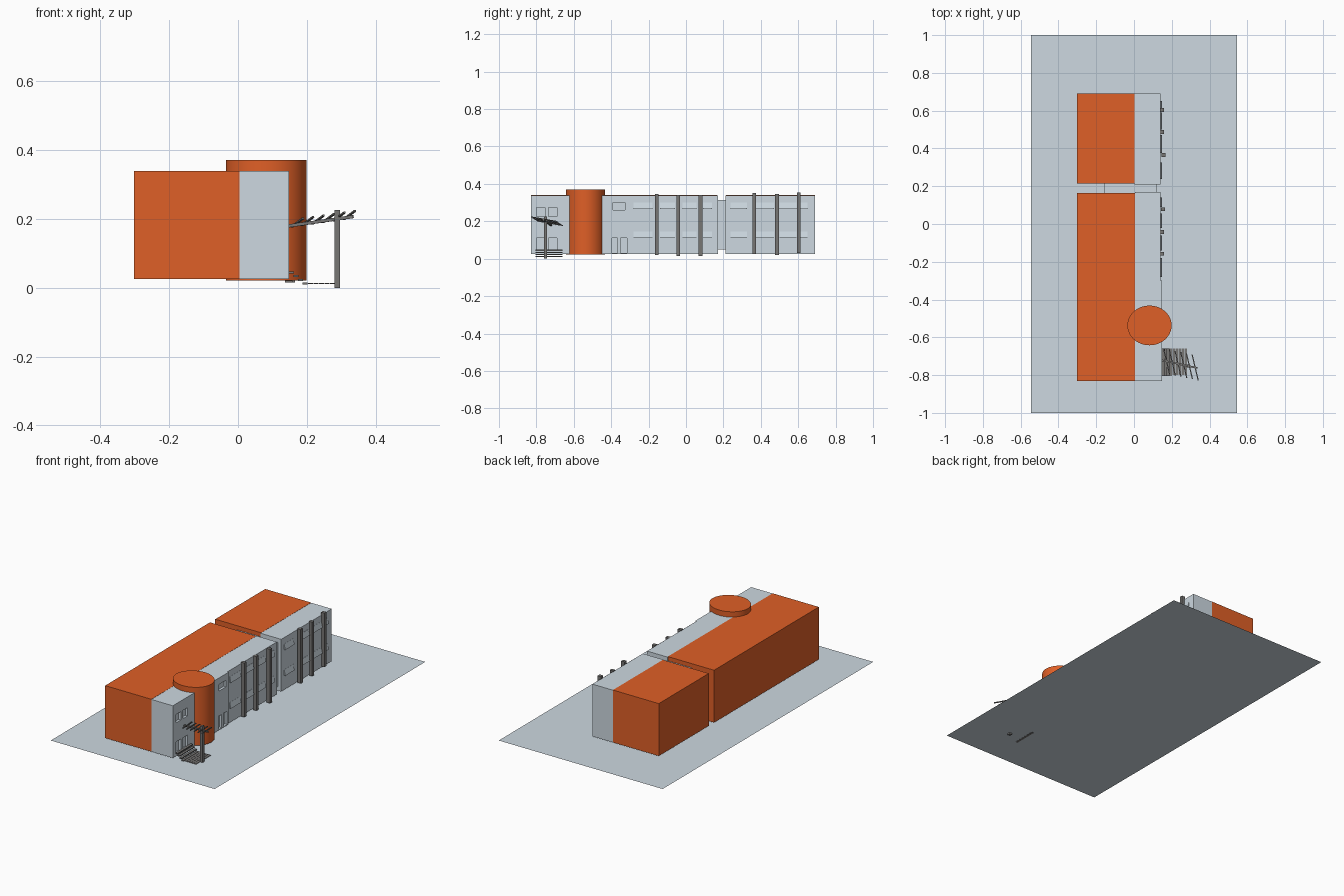
import bpy, bmesh, math
from mathutils import Vector

if "Cube" in bpy.data.objects:
    bpy.data.objects.remove(bpy.data.objects["Cube"])


def material(name, rgb):
    m = bpy.data.materials.new(name)
    m.diffuse_color = (*rgb, 1)
    m.use_nodes = True
    m.node_tree.nodes["Principled BSDF"].inputs["Base Color"].default_value = m.diffuse_color
    return m


GREY = material("pale_grey", (0.61, 0.69, 0.75))
ORANGE = material("burnt_orange", (0.74, 0.115, 0.02))
DARK = material("dark_grey", (0.185, 0.18, 0.175))


def finish(name, bm, mat):
    bmesh.ops.recalc_face_normals(bm, faces=bm.faces)
    me = bpy.data.meshes.new(name)
    bm.to_mesh(me)
    bm.free()
    me.materials.append(mat)
    ob = bpy.data.objects.new(name, me)
    bpy.context.collection.objects.link(ob)
    return ob


def box(name, x, y, z, mat):
    """Box given by its (min, max) range on each axis."""
    bm = bmesh.new()
    bmesh.ops.create_cube(bm, size=1)
    for v in bm.verts:
        v.co = [(a + b) / 2 + c * (b - a) for c, (a, b) in zip(v.co, (x, y, z))]
    return finish(name, bm, mat)


def prism(name, points, offset, mat):
    """Closed profile extruded along an offset."""
    bm = bmesh.new()
    face = bm.faces.new([bm.verts.new(p) for p in points])
    new = bmesh.ops.extrude_face_region(bm, geom=[face])["geom"]
    bmesh.ops.translate(bm, vec=offset,
                        verts=[g for g in new if isinstance(g, bmesh.types.BMVert)])
    return finish(name, bm, mat)


def bar(name, a, b, width, thick, mat):
    """Thin straight bar between two points."""
    a, b = Vector(a), Vector(b)
    ob = box(name, (-width / 2, width / 2), (-thick / 2, thick / 2),
             (-(b - a).length / 2, (b - a).length / 2), mat)
    ob.location = (a + b) / 2
    ob.rotation_euler = (b - a).to_track_quat('Z', 'Y').to_euler()
    return ob


# Ground sheet
bm = bmesh.new()
bm.faces.new([bm.verts.new(p) for p in
              ((-0.545, -1, 0.01), (0.545, -1, 0.01), (0.545, 1, 0.01), (-0.545, 1, 0.01))])
finish("ground_sheet", bm, GREY)

# Orange halls, grey street-side wings and the link between them
Z0, Z1 = 0.025, 0.34
box("long_hall", (-0.302, 0.005), (-0.83, 0.165), (Z0, Z1), ORANGE)
box("short_hall", (-0.302, 0.003), (0.215, 0.69), (Z0, Z1), ORANGE)
box("short_wing", (0.003, 0.14), (0.21, 0.69), (Z0, Z1 - 0.001), GREY)
box("link", (-0.155, 0.118), (0.165, 0.215), (0.05, 0.315), GREY)
wing = prism("long_wing", [(0.005, -0.83, Z0), (0.148, -0.83, Z0), (0.148, -0.30, Z0),
                           (0.14, -0.30, Z0), (0.14, 0.17, Z0), (0.005, 0.17, Z0)],
             (0, 0, Z1 - Z0 - 0.001), GREY)

# Recessed doors and small windows in the long wing
openings = [(-0.80, -0.755, 0.04, 0.11), (-0.735, -0.69, 0.04, 0.11),
            (-0.80, -0.755, 0.225, 0.275), (-0.735, -0.69, 0.225, 0.275),
            (-0.395, -0.367, 0.03, 0.11), (-0.35, -0.315, 0.03, 0.11),
            (-0.39, -0.325, 0.26, 0.30)]
for i, (y0, y1, z0, z1) in enumerate(openings):
    cutter = box(f"opening_cutter_{i}", (0.133, 0.20), (y0, y1), (z0, z1), GREY)
    cutter.hide_render = True
    cutter.hide_set(True)
    mod = wing.modifiers.new("opening", 'BOOLEAN')
    mod.object = cutter
    mod.operation = 'DIFFERENCE'
    mod.solver = 'EXACT'

# Sloping window bands
for n, spans in enumerate((((-0.28, -0.18), (-0.14, -0.06), (-0.02, 0.055), (0.09, 0.14)),
                           ((0.237, 0.325), (0.375, 0.47), (0.50, 0.59), (0.61, 0.65)))):
    for y0, y1 in spans:
        for z in (0.112, 0.267):
            prism("window_band", [(0.138, y0, z), (0.149, y0, z), (0.141, y0, z + 0.034),
                                  (0.138, y0, z + 0.034)], (0, y1 - y0, 0), GREY)

# Dark pilasters
for x, y, top in ((0.148, -0.157, 0.345), (0.148, -0.042, 0.34), (0.154, 0.078, 0.34),
                  (0.157, 0.365, 0.35), (0.148, 0.487, 0.345), (0.148, 0.603, 0.355)):
    box("pilaster", (x - 0.011, x + 0.011), (y - 0.01, y + 0.01), (top - 0.325, top), DARK)

# Round stair tower
bpy.ops.mesh.primitive_cylinder_add(vertices=64, radius=1, depth=0.349,
                                    location=(0.082, -0.537, 0.1965))
tower = bpy.context.object
tower.name = "round_tower"
tower.scale = (0.117, 0.105, 1)
bpy.ops.object.transform_apply(location=False, rotation=False, scale=True)
bpy.ops.object.shade_smooth_by_angle(angle=math.radians(40))
tower.data.materials.append(ORANGE)

# Entrance steps and paving slats
for i in range(4):
    x, z = 0.156 + i * 0.013, 0.048 - i * 0.011
    box("entrance_step", (x - 0.008, x + 0.007), (-0.805, -0.66), (z - 0.006, z), DARK)
for i in range(5):
    x = 0.203 + i * 0.016
    box("paving_slat", (x, x + 0.0145), (-0.80, -0.66), (0.011, 0.014), DARK)

# Canopy: post, sloping beam and cross slats
box("canopy_post", (0.28, 0.297), (-0.76, -0.743), (0, 0.226), DARK)
start, end = Vector((0.148, -0.722, 0.18)), Vector((0.335, -0.762, 0.207))
bar("canopy_beam", start, end, 0.009, 0.009, DARK)
half = Vector((0.016, -0.068, 0.012))
for i in range(6):
    p = start.lerp(end, 0.13 + i * 0.162) + Vector((0, 0, 0.006))
    bar("canopy_slat", p - half, p + half, 0.006, 0.005, DARK)
